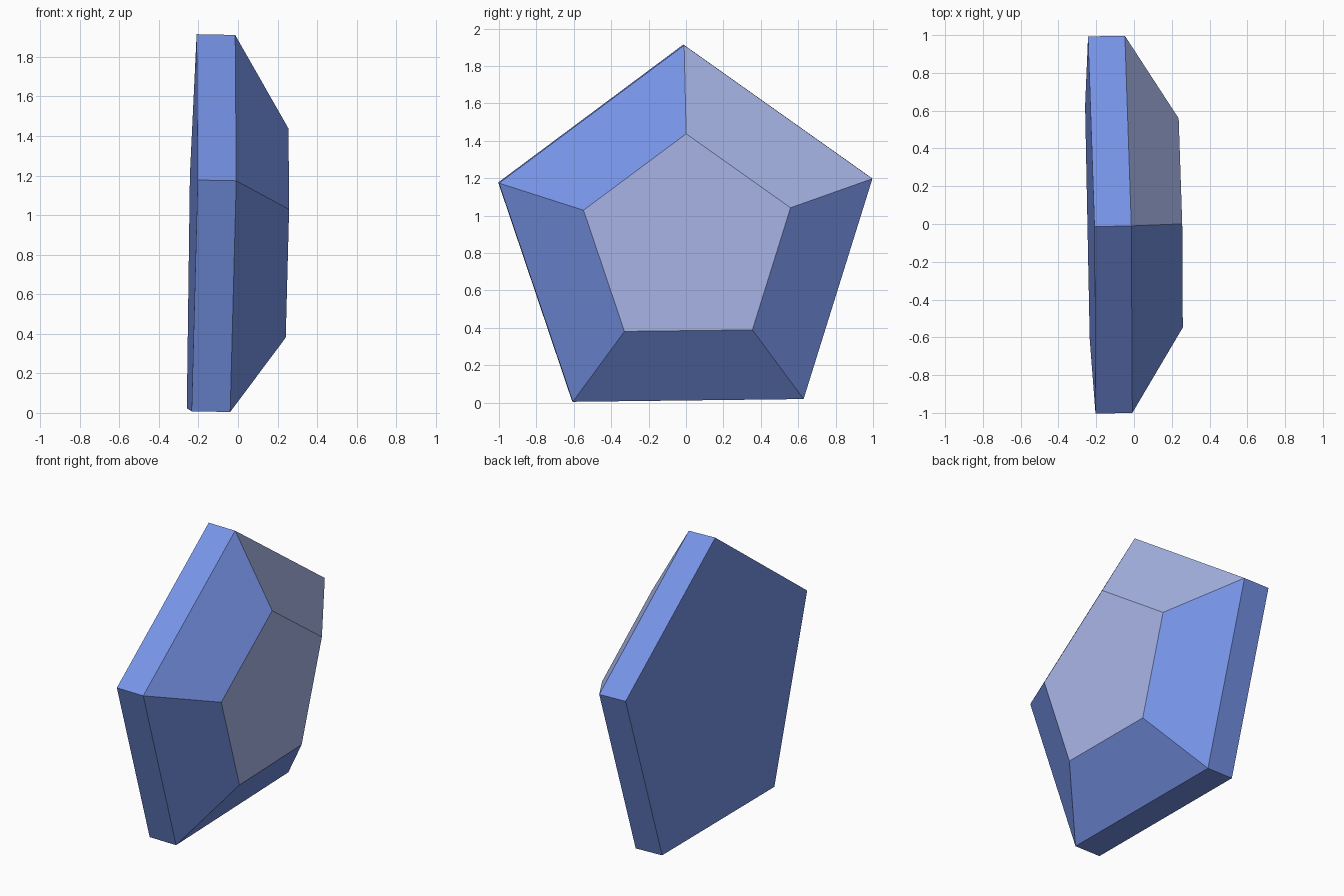
import bpy, bmesh, math
from mathutils import Vector

if "Cube" in bpy.data.objects:
    bpy.data.objects.remove(bpy.data.objects["Cube"])


def material(name, color):
    m = bpy.data.materials.new(name)
    m.diffuse_color = (*color, 1)
    m.use_nodes = True
    m.node_tree.nodes["Principled BSDF"].inputs["Base Color"].default_value = m.diffuse_color
    return m


blue = material("blue", (0.18, 0.29, 0.79))
pale = material("pale blue grey", (0.41, 0.485, 0.83))

# Slightly tilted local frame of the gem
axis = Vector((1, 0.02, -0.0195)).normalized()
up = Vector((0.0195, 0, 1))
up = (up - axis * up.dot(axis)).normalized()
side = up.cross(axis)
centre = Vector((-0.035, 0.002, 0.861))
ROLL = math.radians(90.66)

bm = bmesh.new()


def ring(depth, radius):
    verts = []
    for k in range(5):
        a = ROLL + k * math.tau / 5
        p = centre + axis * depth + (side * math.cos(a) + up * math.sin(a)) * radius
        verts.append(bm.verts.new(p))
    return verts


# Back outline, front girdle outline and front table outline
back, girdle, table = ring(-0.195, 1.05), ring(0, 1.05), ring(0.279, 0.582)

# Caps, with a pale table
bm.faces.new(back[::-1])
bm.faces.new(table).material_index = 1

# Girdle sides and bevelled facets; the upper right facet is pale
for k in range(5):
    n = (k + 1) % 5
    bm.faces.new((back[k], back[n], girdle[n], girdle[k]))
    facet = bm.faces.new((girdle[k], girdle[n], table[n], table[k]))
    facet.material_index = 1 if k == 4 else 0

bmesh.ops.recalc_face_normals(bm, faces=bm.faces[:])
mesh = bpy.data.meshes.new("pentagon_gem")
bm.to_mesh(mesh)
bm.free()
mesh.materials.append(blue)
mesh.materials.append(pale)
gem = bpy.data.objects.new("pentagon_gem", mesh)
bpy.context.collection.objects.link(gem)
